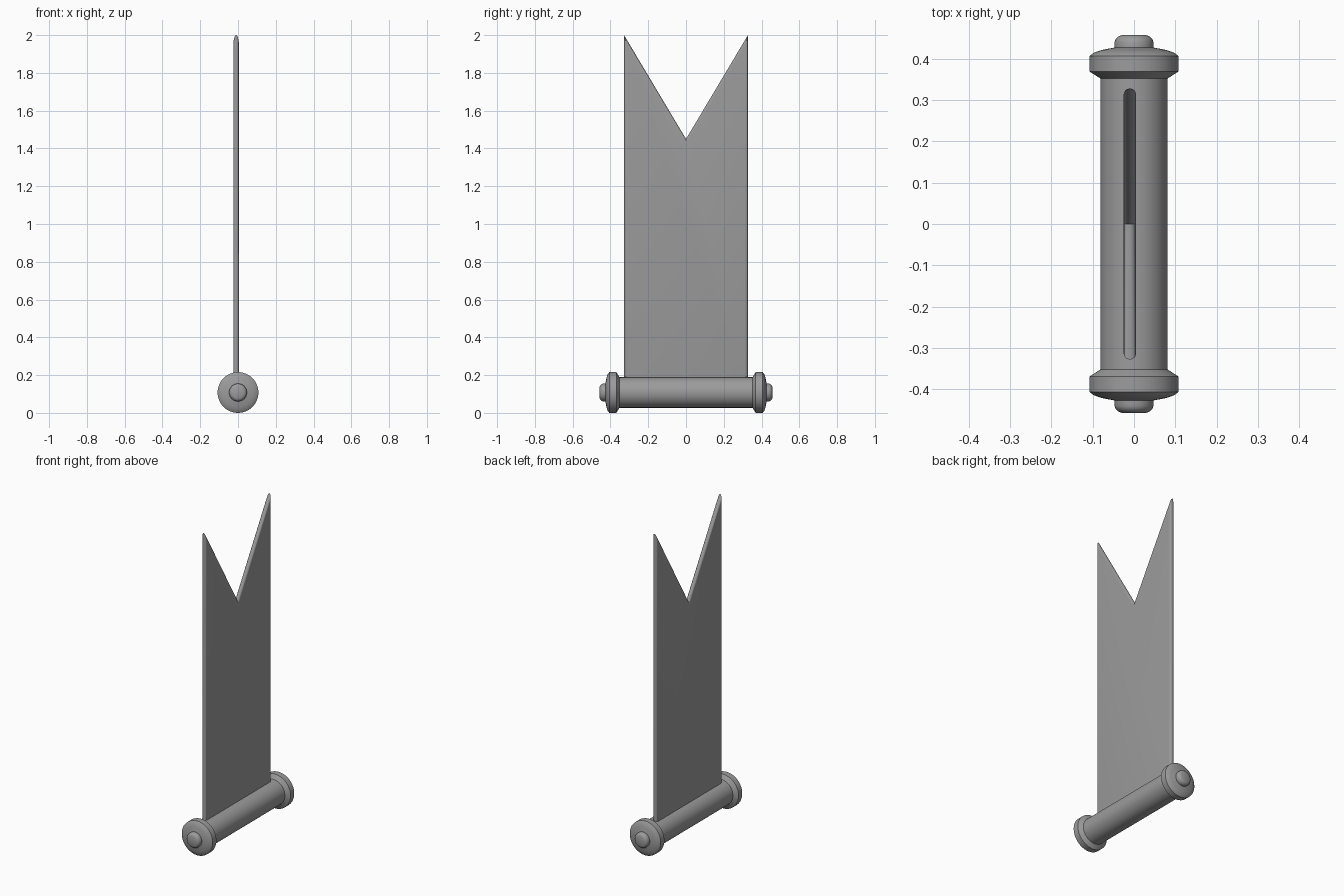
import bpy, bmesh, math
from mathutils import Vector

if "Cube" in bpy.data.objects:
    bpy.data.objects.remove(bpy.data.objects["Cube"])

grey = bpy.data.materials.new("plain grey")
grey.diffuse_color = (0.33, 0.33, 0.33, 1)
grey.use_nodes = True
grey.node_tree.nodes["Principled BSDF"].inputs["Base Color"].default_value = grey.diffuse_color

AXIS_Z = 0.108
SEGMENTS = 48


def make_object(name, bm):
    bmesh.ops.recalc_face_normals(bm, faces=bm.faces[:])
    mesh = bpy.data.meshes.new(name)
    bm.to_mesh(mesh)
    bm.free()
    mesh.materials.append(grey)
    obj = bpy.data.objects.new(name, mesh)
    bpy.context.collection.objects.link(obj)
    bpy.ops.object.select_all(action='DESELECT')
    obj.select_set(True)
    bpy.context.view_layer.objects.active = obj
    bpy.ops.object.shade_smooth_by_angle(angle=math.radians(30))
    return obj


def bridge(bm, a, b):
    n = len(a)
    for i in range(n):
        bm.faces.new((a[i], a[(i + 1) % n], b[(i + 1) % n], b[i]))


def lathe(name, profile):
    """Closed turned solid along y from (y, radius) points."""
    bm = bmesh.new()
    rings = []
    for y, r in profile:
        rings.append([bm.verts.new((r * math.cos(2 * math.pi * i / SEGMENTS), y,
                                    AXIS_Z + r * math.sin(2 * math.pi * i / SEGMENTS)))
                      for i in range(SEGMENTS)])
    for a, b in zip(rings, rings[1:]):
        bridge(bm, a, b)
    bm.faces.new(rings[0])
    bm.faces.new(rings[-1])
    return make_object(name, bm)


def inset(points, d):
    """Mitred inward offset of a counter-clockwise outline."""
    result = []
    for i, p in enumerate(points):
        e1 = (p - points[i - 1]).normalized()
        e2 = (points[(i + 1) % len(points)] - p).normalized()
        n1, n2 = Vector((-e1.y, e1.x)), Vector((-e2.y, e2.x))
        result.append(p + (n1 + n2) * (d / (1 + n1.dot(n2))))
    return result


# Roller, with a turned flange and knob on each end
lathe("roller", [(-0.36, 0.081), (0.36, 0.081)])
cap = [(0.352, 0.081), (0.369, 0.108), (0.406, 0.108), (0.414, 0.098),
       (0.421, 0.078), (0.427, 0.047), (0.440, 0.047), (0.447, 0.0445),
       (0.453, 0.039), (0.457, 0.030)]
for name, side in (("front_end_cap", -1), ("back_end_cap", 1)):
    lathe(name, [(y * side, r) for y, r in cap])

# Swallow-tailed banner with a fully rounded rim
outline = [Vector(p) for p in ((-0.328, 0.14), (0.328, 0.14), (0.328, 2.0),
                               (0.0, 1.45), (-0.328, 2.0))]
HALF, STEPS, CENTRE_X = 0.015, 8, -0.01
bm = bmesh.new()
layers = []
for k in range(STEPS + 1):
    a = math.pi * (k / STEPS - 0.5)
    layers.append([bm.verts.new((CENTRE_X + HALF * math.sin(a), p.x, p.y))
                   for p in inset(outline, HALF * (1 - math.cos(a)))])
for a, b in zip(layers, layers[1:]):
    bridge(bm, a, b)
bm.faces.new(layers[0])
bm.faces.new(layers[-1])
make_object("banner", bm)
